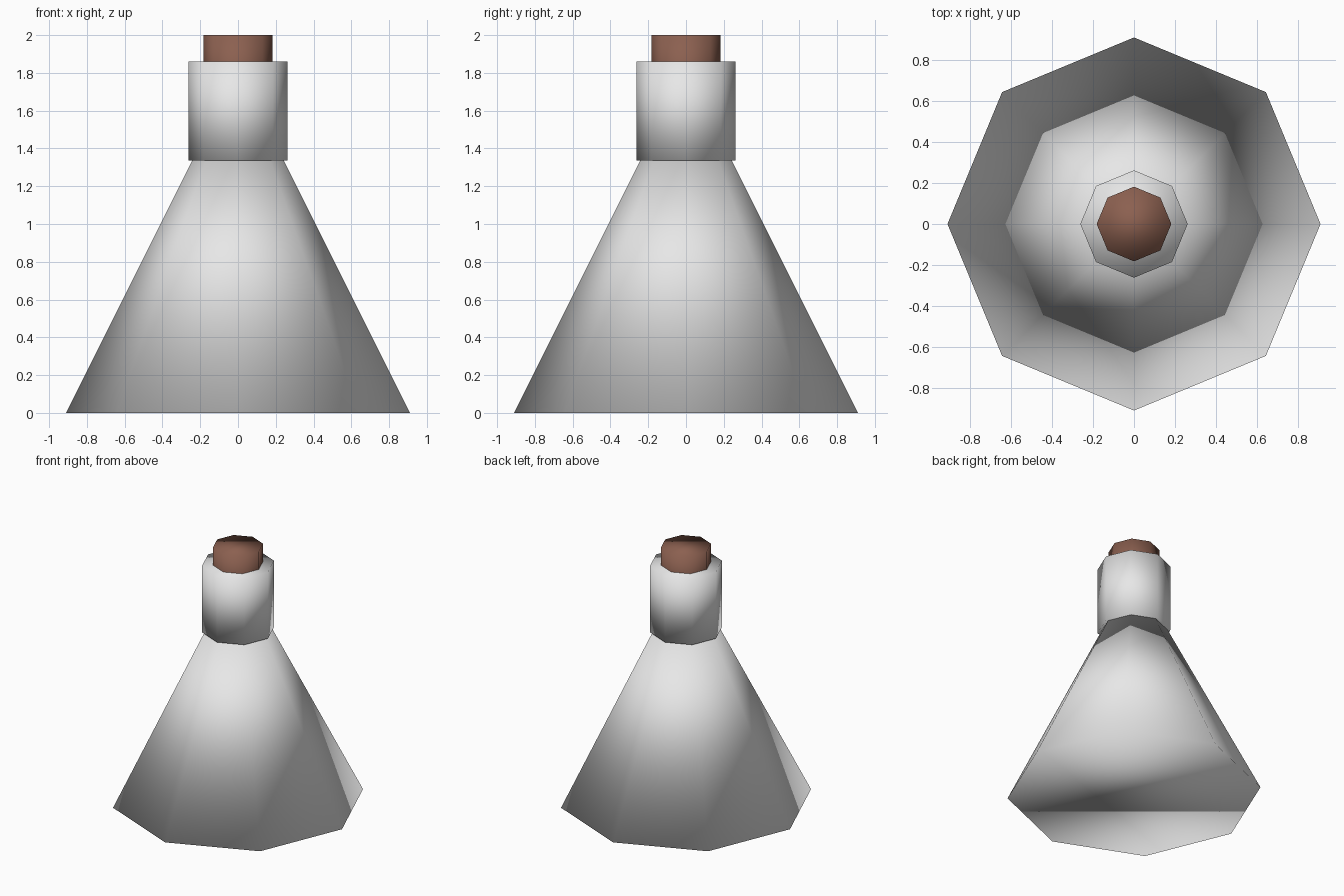
import bpy

if "Cube" in bpy.data.objects:
    bpy.data.objects.remove(bpy.data.objects["Cube"])

SIDES = 8


def material(name, rgb):
    mat = bpy.data.materials.new(name)
    mat.diffuse_color = (*rgb, 1.0)
    mat.use_nodes = True
    mat.node_tree.nodes["Principled BSDF"].inputs["Base Color"].default_value = mat.diffuse_color
    return mat


def finish(name, mat):
    """Name the new primitive, colour it and smooth it all over."""
    obj = bpy.context.object
    obj.name = name
    obj.data.materials.append(mat)
    bpy.ops.object.shade_smooth()
    return obj


def cylinder(name, radius, z_bottom, z_top, mat):
    bpy.ops.mesh.primitive_cylinder_add(
        vertices=SIDES, radius=radius, depth=z_top - z_bottom,
        location=(0, 0, (z_bottom + z_top) / 2))
    return finish(name, mat)


glass = material("pale grey glass", (0.8, 0.8, 0.8))
cork = material("brown cork", (0.26, 0.117, 0.08))

# Conical flask body, its tip hidden inside the neck
bpy.ops.mesh.primitive_cone_add(
    vertices=SIDES, radius1=0.91, radius2=0, depth=1.82, location=(0, 0, 0.91))
finish("flask_body", glass)

# Neck and the stopper pushed into it
cylinder("flask_neck", 0.262, 1.335, 1.86, glass)
cylinder("stopper", 0.182, 1.636, 2.0, cork)
